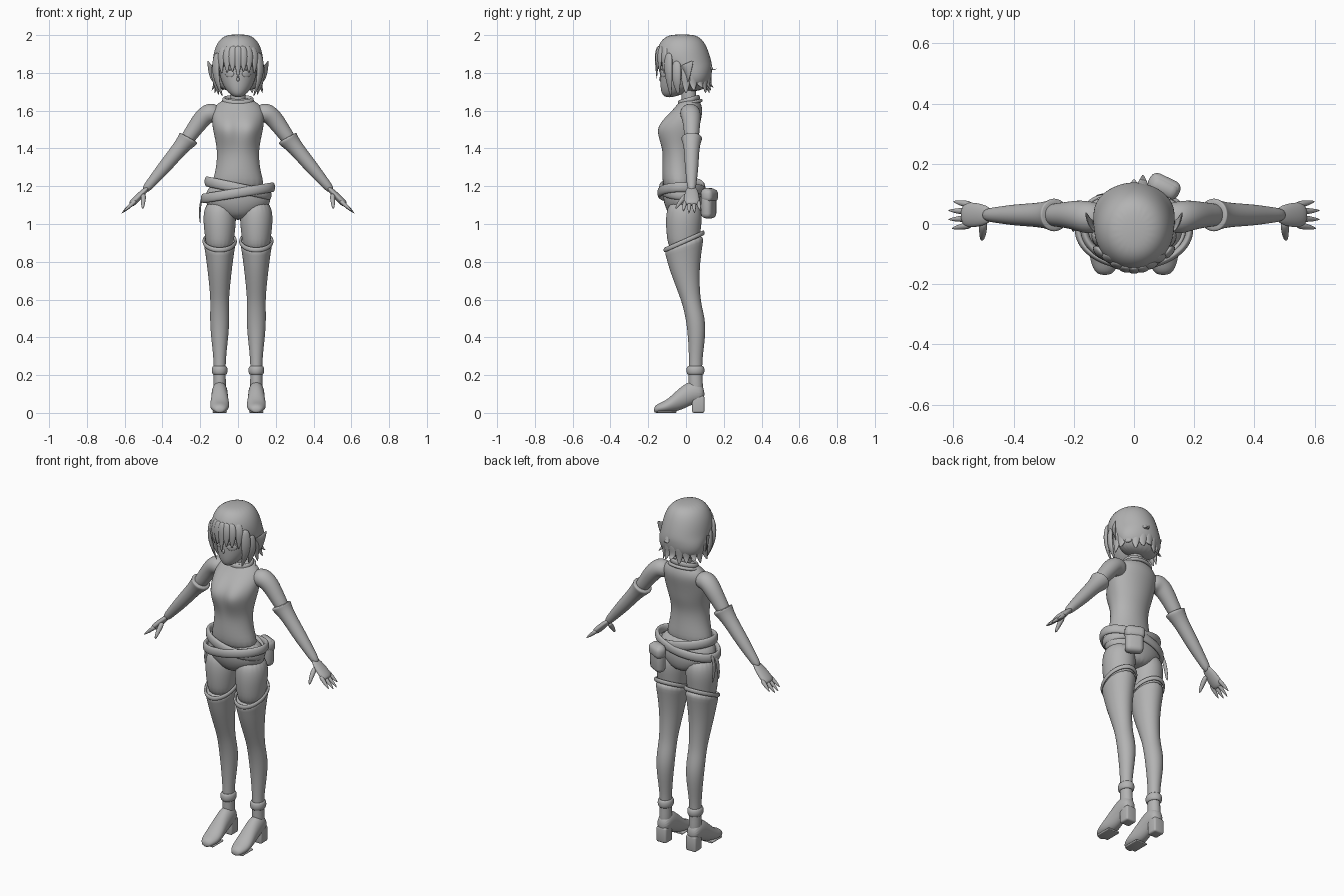
import bpy, bmesh, math
from mathutils import Matrix, Vector

if "Cube" in bpy.data.objects:
    bpy.data.objects.remove(bpy.data.objects["Cube"])

grey = bpy.data.materials.new("plain grey")
grey.use_nodes = True
grey.diffuse_color = (.45, .45, .45, 1)
grey.node_tree.nodes["Principled BSDF"].inputs["Base Color"].default_value = grey.diffuse_color
Y, Z = Vector((0, 1, 0)), Vector((0, 0, 1))
LEG_X, ARM_Y = .097, .03


def finish(name, bm, mirror, levels):
    """Turn a bmesh into a smooth object, mirrored across the body if asked."""
    bmesh.ops.recalc_face_normals(bm, faces=bm.faces)
    mesh = bpy.data.meshes.new(name)
    bm.to_mesh(mesh)
    bm.free()
    mesh.materials.append(grey)
    for polygon in mesh.polygons:
        polygon.use_smooth = True
    part = bpy.data.objects.new(name, mesh)
    bpy.context.collection.objects.link(part)
    if mirror:
        part.modifiers.new("Mirror", "MIRROR").use_mirror_merge = False
    if levels:
        smooth = part.modifiers.new("Smooth", "SUBSURF")
        smooth.levels = smooth.render_levels = levels
    return part


def loft(name, sections, sides=20, mirror=False, closed=False):
    """Skin elliptical sections given as centre, axis u and axis v."""
    bm = bmesh.new()
    angles = [math.tau * i / sides for i in range(sides)]
    rings = [[bm.verts.new(Vector(centre) + Vector(u) * math.cos(a) + Vector(v) * math.sin(a))
              for a in angles] for centre, u, v in sections]
    pairs = list(zip(rings, rings[1:]))
    if closed:
        pairs.append((rings[-1], rings[0]))
    else:
        bm.faces.new(rings[0])
        bm.faces.new(rings[-1])
    for lower, upper in pairs:
        for i in range(sides):
            bm.faces.new((lower[i - 1], lower[i], upper[i], upper[i - 1]))
    return finish(name, bm, mirror, 2)


def column(name, rows, x=0):
    """Upright loft; rows are height, half width, y centre, half depth, optional tilt."""
    sections = [((x, y, z), (width, 0, 0), (0, depth, sum(tilt)))
                for z, width, y, depth, *tilt in rows]
    return loft(name, sections, mirror=x > 0)


def limb(name, rows, flat=1, mirror=True):
    """Tube along a path; rows are point and radius, flat scales the other radius."""
    points = [Vector(row[:3]) for row in rows]
    sections = []
    for i, (point, row) in enumerate(zip(points, rows)):
        ahead, behind = points[min(i + 1, len(points) - 1)], points[max(i - 1, 0)]
        along = (ahead - behind).normalized()
        across = along.cross(Y).normalized()
        sections.append((point, across.cross(along) * row[3], across * row[3] * flat))
    return loft(name, sections, 12, mirror)


def band(name, centre, width, depth, thick, high, tilt_x=0, tilt_y=0):
    """Closed strap around the body or a leg."""
    sections = []
    for i in range(32):
        c, s = math.cos(math.tau * i / 32), math.sin(math.tau * i / 32)
        offset = Vector((width * c, depth * s, tilt_x * c + tilt_y * s))
        sections.append((Vector(centre) + offset, Vector((c, s, 0)) * thick, Z * high))
    return loft(name, sections, 8, centre[0] > 0, True)


def lock(name, points, width=.03, mirror=False):
    """Flat hair strand that tapers to a tip."""
    sections = []
    for point, taper in zip(points, (.8, 1, .8, .1)):
        outward = Vector((point[0], point[1], 0)).normalized()
        sections.append((point, Z.cross(outward) * width * taper, outward * width * taper / 2))
    return loft(name, sections, 8, mirror)


def box(name, centre, size, bevel, turn=0, mirror=False):
    """Block with rounded edges."""
    bm = bmesh.new()
    bmesh.ops.create_cube(bm, size=1)
    bmesh.ops.scale(bm, vec=size, verts=bm.verts)
    bmesh.ops.bevel(bm, geom=bm.edges[:], offset=bevel, segments=3, profile=.5, affect="EDGES")
    bmesh.ops.rotate(bm, matrix=Matrix.Rotation(turn, 3, "Z"), verts=bm.verts)
    bmesh.ops.translate(bm, vec=centre, verts=bm.verts)
    return finish(name, bm, mirror, 0)


# Sleeveless shirt, with the chest raised by a soft bump
shirt = column("shirt", [
    (1.16, .16, -.03, .09), (1.27, .12, -.04, .09), (1.37, .11, -.04, .08),
    (1.44, .12, -.03, .09), (1.5, .135, -.02, .09), (1.55, .14, -.01, .09),
    (1.6, .14, .01, .08), (1.64, .11, .02, .06), (1.67, .05, .02, .04)])
for vertex in shirt.data.vertices:
    if vertex.co.y < -.02:
        spread = Vector((abs(vertex.co.x) - .06, vertex.co.z - 1.5)).length / .07
        vertex.co.y -= .06 * math.exp(-spread ** 2)
column("neck", [(1.6, .045, .02, .04), (1.68, .04, .015, .04), (1.76, .04, .01, .04)])
band("collar", (0, .015, 1.655), .075, .05, .01, .017, tilt_y=.014)
band("collar_trim", (0, .02, 1.64), .085, .06, .01, .01, tilt_y=.014)

# Hips, crossed belts, pouch and hanging straps
column("shorts", [(1.24, .14, -.03, .09), (1.14, .185, -.015, .11), (1.08, .16, -.01, .1),
                  (1.02, .05, 0, .07)])
band("upper_belt", (0, -.02, 1.19), .165, .11, .015, .03, tilt_x=-.035)
band("lower_belt", (0, -.02, 1.165), .185, .12, .014, .028, tilt_x=.03)
box("pouch", (.1, .12, 1.11), (.1, .06, .16), .025, -.45)
box("pouch_flap", (.1, .125, 1.15), (.11, .065, .07), .025, -.45)
for y in (-.01, .02):
    limb("strap_tail", [(-.18, y, 1.16, .012), (-.205, y, 1.1, .014), (-.2, y * 2, 1, .01)],
         .4, False)

# Legs with tall slanted boots
column("thigh", [(1.13, .07, -.01, .08), (1.04, .092, -.01, .1), (.95, .08, -.015, .09),
                 (.84, .07, -.01, .08)], LEG_X)
column("tall_boot", [
    (.91, .09, -.01, .11, .045), (.87, .08, -.01, .1, .03), (.76, .065, -.01, .08),
    (.62, .05, .02, .055), (.56, .05, .035, .05), (.45, .053, .06, .052),
    (.28, .03, .05, .033), (.17, .033, .05, .038), (.08, .035, .055, .04)], LEG_X)
band("boot_rim", (LEG_X, -.01, .908), .084, .102, .008, .014, tilt_y=.045)
band("ankle_cuff", (LEG_X, .05, .225), .032, .038, .011, .025)
loft("shoe", [((LEG_X, y, (low + high) / 2), (width, 0, 0), (0, 0, (high - low) / 2))
              for y, width, low, high in (
    (.1, .035, .06, .14), (.04, .043, .05, .18), (-.03, .044, .01, .14),
    (-.1, .055, 0, .066), (-.15, .04, 0, .05), (-.17, .02, 0, .03))], mirror=True)
box("heel", (LEG_X, .065, .045), (.065, .065, .09), .01, mirror=True)
box("sole", (LEG_X, -.1, .005), (.075, .1, .01), .004, mirror=True)

# Arms, gloves and hands
limb("upper_arm", [(.09, .02, 1.58, .045), (.15, .02, 1.595, .058), (.19, ARM_Y, 1.56, .052),
                   (.24, ARM_Y, 1.49, .042), (.29, ARM_Y, 1.42, .038)])
limb("glove", [(.26, ARM_Y, 1.46, .06), (.265, ARM_Y, 1.45, .057), (.3, ARM_Y, 1.41, .042),
               (.39, ARM_Y, 1.3, .038), (.45, ARM_Y, 1.23, .028), (.5, ARM_Y, 1.17, .022)])
limb("palm", [(.47, ARM_Y, 1.2, .024), (.51, ARM_Y, 1.16, .04), (.55, ARM_Y, 1.12, .045),
              (.57, ARM_Y, 1.1, .035)], .45)
for i, reach in enumerate((.06, .07, .07, .055)):
    y = .022 * (i - 1.5)
    limb("finger", [(.54 + reach * t, ARM_Y + y * (1 + t / 3), 1.125 - reach * t * .9,
                     .012 - .008 * t ** 3) for t in (0, .4, .8, 1.1)])
limb("thumb", [(.5, .01, 1.16, .016), (.502, -.03, 1.12, .013), (.505, -.055, 1.08, .006)])

# Head and face
column("head", [(1.67, .02, -.09, .025), (1.7, .06, -.06, .075), (1.76, .095, -.03, .108),
                (1.85, .105, -.02, .12), (1.92, .08, -.02, .09)])
limb("nose", [(0, -.125, 1.79, .005), (0, -.14, 1.765, .009), (0, -.125, 1.75, .005)],
     mirror=False)
limb("mouth", [(x, -.125, 1.715, .004) for x in (-.02, 0, .02)], .6, False)
for name, z, flat in (("eye", 1.795, 4), ("eyelid", 1.817, .7), ("eyebrow", 1.84, .7)):
    limb(name, [(.02, -.134, z, .002), (.045, -.125, z, .006), (.07, -.104, z, .002)], flat)
loft("pointed_ear", [((.09, -.02, 1.78), (0, -.01, .04), (.012, .01, 0)),
                     ((.135, -.01, 1.79), (0, -.02, .05), (.012, .01, 0)),
                     ((.15, .01, 1.82), (0, -.015, .03), (.01, .006, 0)),
                     ((.16, .04, 1.865), (0, 0, .003), (.003, 0, 0))], 12, True)

# Bobbed hair: cap, fringe, side locks and ragged ends
column("hair_cap", [
    (2.005, .05, -.02, .06), (1.98, .1, -.02, .11), (1.92, .13, -.02, .14),
    (1.85, .137, -.01, .15), (1.82, .137, .03, .11), (1.76, .135, .045, .09),
    (1.7, .09, .03, .06)])
for i in range(-3, 4):
    x = .03 * i
    y = -.155 * math.sqrt(1 - (x / .135) ** 2)
    tip = 1.765 if i == 0 else 1.81 - .006 * abs(i)
    lock("fringe", [(x * .8, y * .93, 1.945), (x, y, 1.9), (x, y, 1.85), (x * .95, y, tip)], .025)
lock("side_lock", [(.11, -.09, 1.91), (.12, -.095, 1.84), (.115, -.09, 1.76), (.08, -.08, 1.67)],
     mirror=True)
lock("rear_side_lock", [(.12, -.05, 1.87), (.13, -.05, 1.8), (.12, -.05, 1.74), (.1, -.04, 1.68)],
     mirror=True)
for i in range(11):
    a, stray = math.pi * i / 10, i % 3
    lock("back_lock", [(math.cos(a) * r, math.sin(a) * r, z) for r, z in (
        (.12, 1.84), (.126, 1.79), (.118, 1.74), (.13 + .01 * stray, 1.69 + .015 * stray))])
lock("flicked_tip", [(.03, .12, 1.86), (.03, .13, 1.83), (.03, .14, 1.81), (.03, .165, 1.825)], .02)
